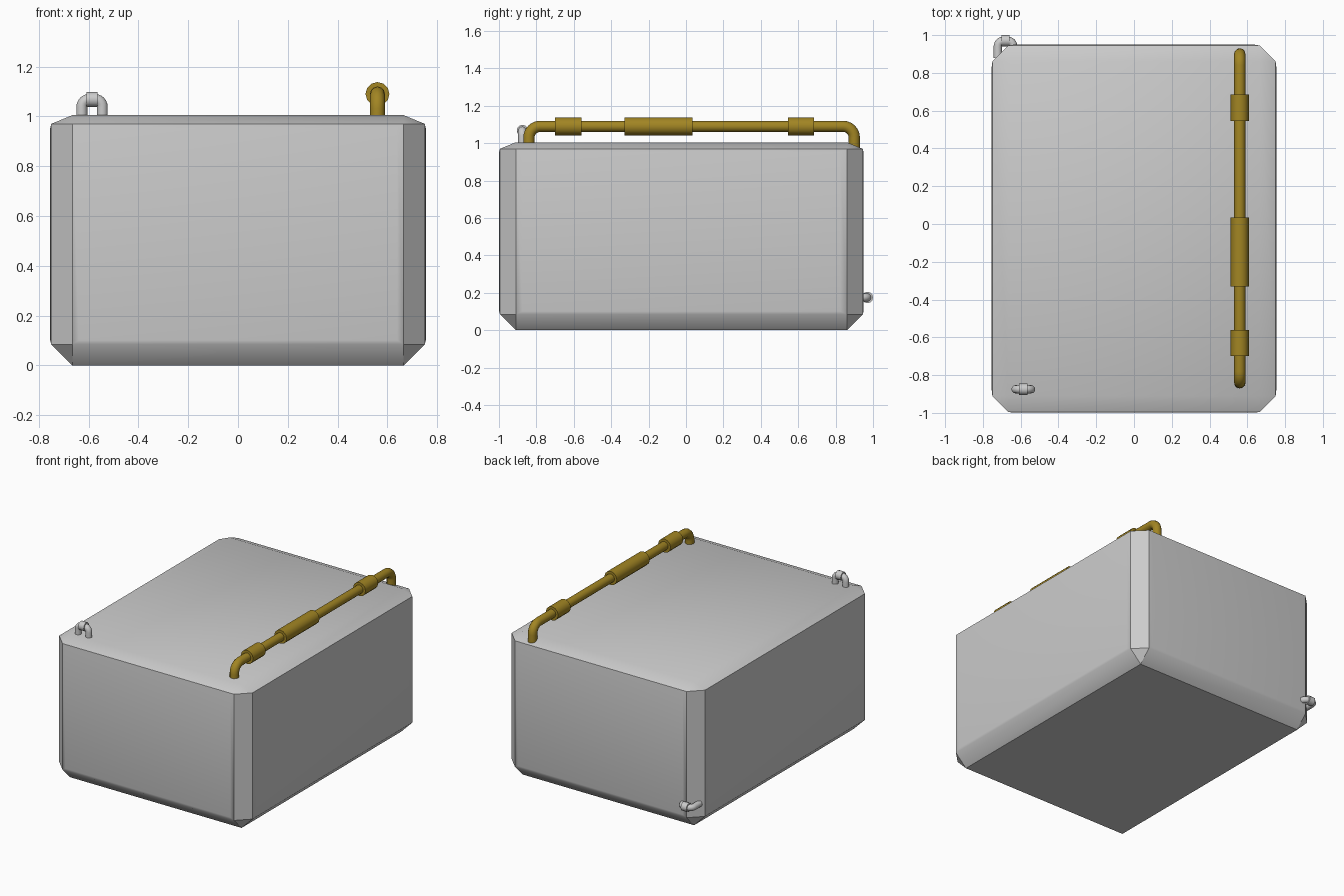
import bpy, bmesh
from math import pi, sin, cos
from mathutils import Vector

if "Cube" in bpy.data.objects:
    bpy.data.objects.remove(bpy.data.objects["Cube"])

gold = bpy.data.materials.new("brass")
gold.diffuse_color = (0.36, 0.235, 0.017, 1)
gold.use_nodes = True
gold.node_tree.nodes["Principled BSDF"].inputs["Base Color"].default_value = gold.diffuse_color


def finish(ob, mat=None):
    bpy.ops.object.select_all(action='DESELECT')
    ob.select_set(True)
    bpy.context.view_layer.objects.active = ob
    if ob.type == 'CURVE':
        bpy.ops.object.convert(target='MESH')
    bpy.ops.object.shade_smooth_by_angle(angle=0.6)
    if mat:
        bpy.context.object.data.materials.append(mat)


def tube(name, corners, radius, bend=0.0, mat=None):
    """Capped round pipe through the corner points, with rounded elbows."""
    pts = [Vector(c) for c in corners]
    path = [pts[0]]
    for a, b, c in zip(pts, pts[1:], pts[2:]):
        u, v = (a - b).normalized(), (c - b).normalized()
        for i in range(7):
            t = i / 6 * pi / 2
            path.append(b + bend * (u * (1 - sin(t)) + v * (1 - cos(t))))
    path.append(pts[-1])
    cu = bpy.data.curves.new(name, 'CURVE')
    cu.dimensions = '3D'
    cu.bevel_depth = radius
    cu.bevel_resolution = 4
    cu.use_fill_caps = True
    sp = cu.splines.new('POLY')
    sp.points.add(len(path) - 1)
    for p, co in zip(sp.points, path):
        p.co = (*co, 1)
    ob = bpy.data.objects.new(name, cu)
    bpy.context.collection.objects.link(ob)
    finish(ob, mat)


# Chamfered box body with a shallower chamfer around the top
W, Y0, Y1, H, C = 0.75, -0.995, 0.945, 1.005, 0.085
bm = bmesh.new()
bmesh.ops.create_cube(bm, size=1)
for v in bm.verts:
    v.co = (v.co.x * 2 * W, (Y0 + Y1) / 2 + v.co.y * (Y1 - Y0), (v.co.z + 0.5) * H)
bmesh.ops.bevel(bm, geom=bm.edges[:], offset=C, segments=1, affect='EDGES')
for v in bm.verts:
    if H - C - 0.01 < v.co.z < H - 0.01:
        v.co.z = 0.97
bm.normal_update()

# Slightly raised panels on the four side faces
sides = [f for f in bm.faces if abs(f.normal.z) < 0.1 and f.calc_area() > 0.5]
bmesh.ops.inset_individual(bm, faces=sides, thickness=0.01)
for f in sides:
    mid, n = f.calc_center_median(), f.normal.copy()
    size = [max(abs(v.co[i] - mid[i]) for v in f.verts) for i in range(3)]
    for v in f.verts:
        d = v.co - mid
        for i in range(3):
            full = size[i] + 0.01
            d[i] = d[i] / size[i] * full * 0.957 if size[i] > 0.01 else 0
        v.co = mid + d + n * 0.004
me = bpy.data.meshes.new("body")
bm.to_mesh(me)
bm.free()
body = bpy.data.objects.new("body", me)
bpy.context.collection.objects.link(body)
finish(body)

# Long carrying bar with three grip sleeves
X, Z = 0.56, 1.09
tube("handle_bar", [(X, -0.84, 0.98), (X, -0.84, Z), (X, 0.9, Z), (X, 0.9, 0.96)],
     0.03, 0.06, gold)
for i, (a, b) in enumerate([(-0.7, -0.56), (-0.33, 0.035), (0.545, 0.685)]):
    tube(f"handle_sleeve_{i + 1}", [(X, a, Z), (X, b, Z)], 0.048, mat=gold)


# Small U-shaped eyelets: one on the top, one low on the back corner
def eyelet(name, centre, out, depths):
    c, o, s = Vector(centre), Vector(out), Vector((0.041, 0, 0))
    tube(name, [c - s - o * depths[0], c - s, c + s, c + s - o * depths[1]], 0.022, 0.03)
    e = Vector((0.022, 0, 0))
    tube(name + "_collar", [c - e, c + e], 0.03)


eyelet("top_eyelet", (-0.586, -0.875, 1.068), (0, 0, 1), (0.08, 0.08))
eyelet("back_eyelet", (-0.68, 0.97, 0.175), (0, 1, 0), (0.09, 0.05))
